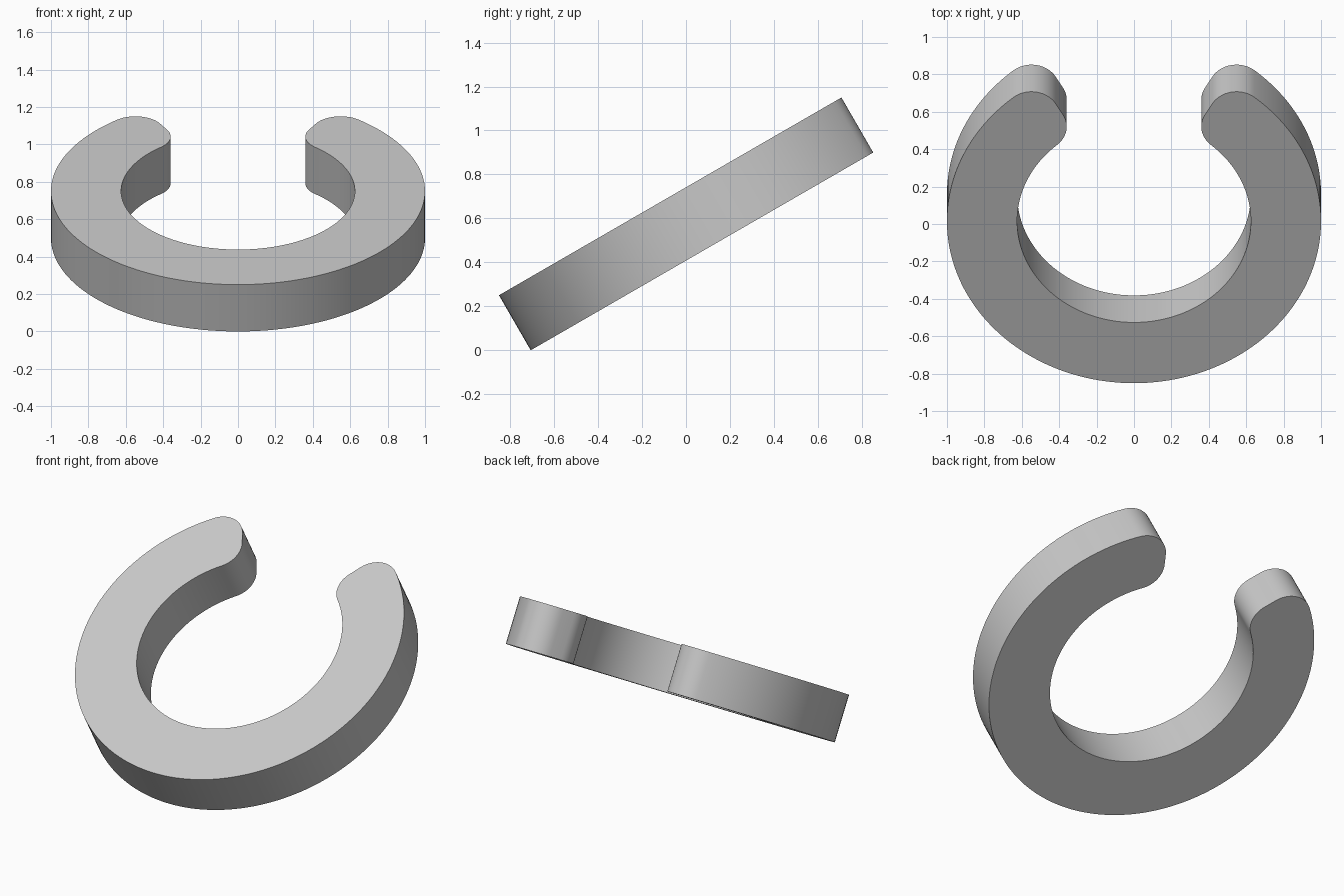
import bpy, bmesh
from math import radians, pi, sin, cos, sqrt, atan2
from mathutils import Vector

if "Cube" in bpy.data.objects:
    bpy.data.objects.remove(bpy.data.objects["Cube"])

OUTER, INNER, FILLET, THICK = 1.0, 0.625, 0.15, 0.289
TILT = radians(30)
GAP = radians(60)          # direction of the cut end, measured from +x


def arc(centre, radius, start, end, steps):
    return [Vector((centre.x + radius * cos(a), centre.y + radius * sin(a), 0))
            for a in (start + (end - start) * i / steps for i in range(steps + 1))]


def fillet_centre(distance):
    # Point at this distance from the ring centre and one fillet from the cut
    along = Vector((cos(GAP), sin(GAP), 0))
    inward = Vector((sin(GAP), -cos(GAP), 0))
    return along * sqrt(distance ** 2 - FILLET ** 2) + inward * FILLET


# Half outline: outer arc, two rounded corners of the end, inner arc
origin = Vector((0, 0, 0))
c_out = fillet_centre(OUTER - FILLET)
c_in = fillet_centre(INNER + FILLET)
a_out = atan2(c_out.y, c_out.x)
a_in = atan2(c_in.y, c_in.x)
flat = GAP + pi / 2
half = arc(origin, OUTER, -pi / 2, a_out, 64)
half += arc(c_out, FILLET, a_out, flat, 14)[1:]
half += arc(c_in, FILLET, flat, a_in + pi, 14)
half += arc(origin, INNER, a_in, -pi / 2, 64)[1:]
mirrored = [Vector((-p.x, p.y, 0)) for p in reversed(half[1:-1])]

# Open ring: outline face extruded downwards
bm = bmesh.new()
top = bm.faces.new([bm.verts.new(p) for p in half + mirrored])
result = bmesh.ops.extrude_face_region(bm, geom=[top], use_keep_orig=True)
lower = [g for g in result["geom"] if isinstance(g, bmesh.types.BMVert)]
bmesh.ops.translate(bm, vec=(0, 0, -THICK), verts=lower)
bmesh.ops.recalc_face_normals(bm, faces=bm.faces)
mesh = bpy.data.meshes.new("open_ring")
bm.to_mesh(mesh)
bm.free()

ring = bpy.data.objects.new("open_ring", mesh)
bpy.context.collection.objects.link(ring)
ring.rotation_euler.x = TILT
ring.location = (0, 0.015, OUTER * sin(TILT) + THICK * cos(TILT))

# Plain grey
grey = bpy.data.materials.new("light_grey")
grey.use_nodes = True
colour = (0.58, 0.58, 0.58, 1)
grey.diffuse_color = colour
grey.node_tree.nodes["Principled BSDF"].inputs["Base Color"].default_value = colour
mesh.materials.append(grey)

# Smooth walls with sharp rims
bpy.ops.object.select_all(action="DESELECT")
ring.select_set(True)
bpy.context.view_layer.objects.active = ring
bpy.ops.object.shade_smooth_by_angle(angle=radians(30))
